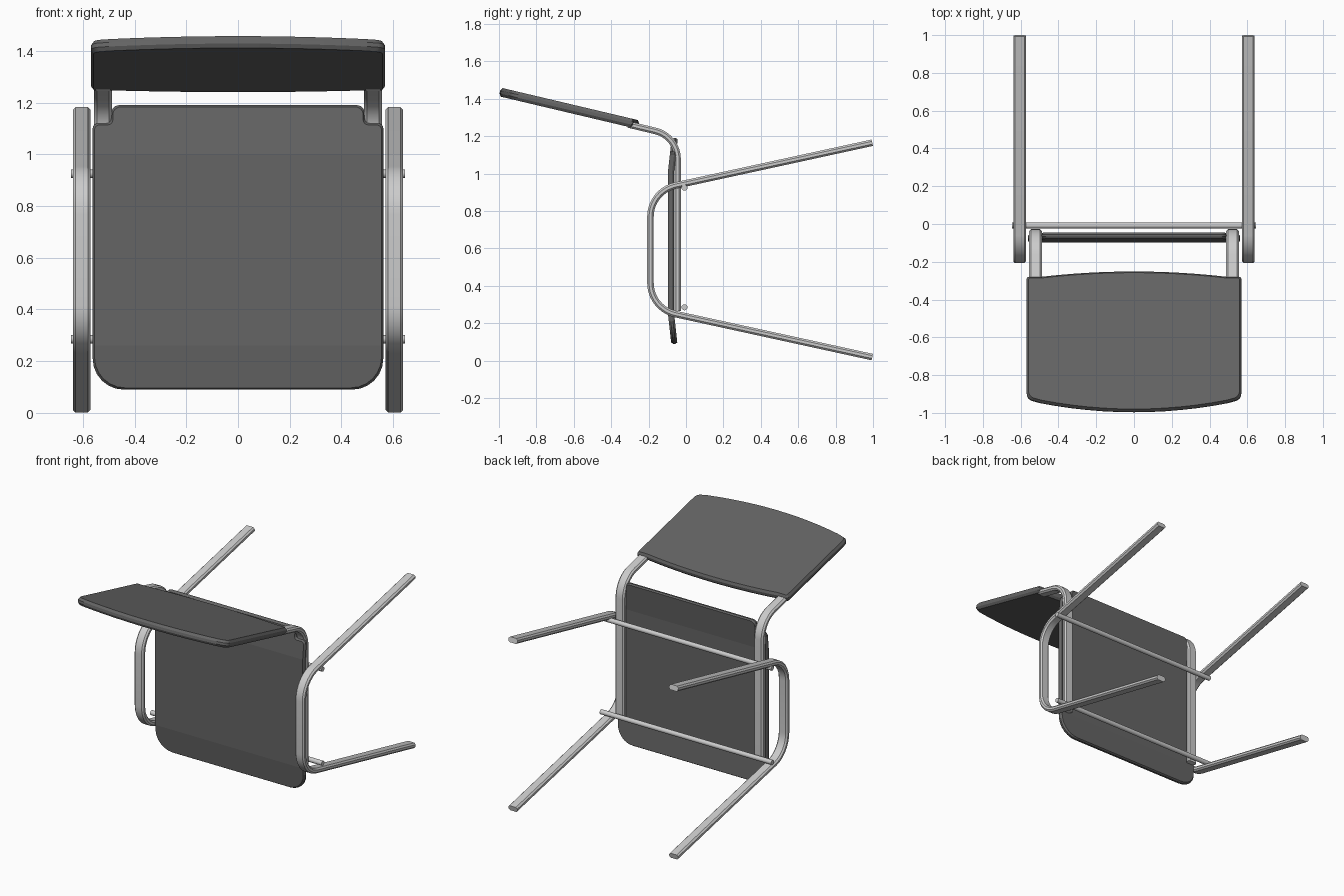
import bpy, bmesh, math
from mathutils import Vector, Matrix

if "Cube" in bpy.data.objects:
    bpy.data.objects.remove(bpy.data.objects["Cube"])


def fillet(pts, radii, closed, n=6):
    """Round the corners of a 2D polyline."""
    out, m = [], len(pts)
    for i, (p, r) in enumerate(zip(pts, radii)):
        p = Vector(p)
        if r == 0 or (not closed and i in (0, m - 1)):
            out.append(p)
            continue
        a = (Vector(pts[i - 1]) - p).normalized()
        b = (Vector(pts[(i + 1) % m]) - p).normalized()
        half = a.angle(b) / 2
        c = p + (a + b).normalized() * (r / math.sin(half))
        t = r / math.tan(half)
        u, v = p + a * t - c, p + b * t - c
        ang = u.angle(v)
        for k in range(n + 1):
            f = k / n
            out.append(c + (u * math.sin((1 - f) * ang) + v * math.sin(f * ang)) / math.sin(ang))
    return out


def finish(name, bm, smooth=None):
    bmesh.ops.recalc_face_normals(bm, faces=bm.faces[:])
    me = bpy.data.meshes.new(name)
    bm.to_mesh(me)
    bm.free()
    ob = bpy.data.objects.new(name, me)
    bpy.context.collection.objects.link(ob)
    if smooth:
        bpy.ops.object.select_all(action='DESELECT')
        bpy.context.view_layer.objects.active = ob
        ob.select_set(True)
        bpy.ops.object.shade_smooth_by_angle(angle=math.radians(smooth))
    return ob


def material(name, v):
    m = bpy.data.materials.new(name)
    m.diffuse_color = (v, v, v, 1)
    m.use_nodes = True
    m.node_tree.nodes["Principled BSDF"].inputs["Base Color"].default_value = m.diffuse_color
    return m


def skin(rings):
    """Bridge closed rings of 3D points and cap both ends."""
    bm = bmesh.new()
    rs = [[bm.verts.new(p) for p in r] for r in rings]
    n = len(rs[0])
    for a, b in zip(rs, rs[1:]):
        for i in range(n):
            j = (i + 1) % n
            bm.faces.new((a[i], a[j], b[j], b[i]))
    bm.faces.new(rs[0][::-1])
    bm.faces.new(rs[-1])
    return bm


def tube(name, path, x, w=0.034, h=0.0175):
    """Flat tube swept along a path in the YZ plane."""
    c = 0.010
    sec = [(w, h - c), (w - c, h), (c - w, h), (-w, h - c),
           (-w, c - h), (c - w, -h), (w - c, -h), (w, c - h)]
    rings = []
    for i, p in enumerate(path):
        t = Vector((0, 0))
        if i > 0:
            t += (p - path[i - 1]).normalized()
        if i < len(path) - 1:
            t += (path[i + 1] - p).normalized()
        t.normalize()
        rings.append([(x + s, p.x - t.y * q, p.y + t.x * q) for s, q in sec])
    ob = finish(name, skin(rings), 30)
    ob.data.materials.append(metal)


def slab(outline, half, inset):
    """Plate in local XY with a chamfered rim."""
    xs, ys = [p.x for p in outline], [p.y for p in outline]
    cx, cy = (max(xs) + min(xs)) / 2, (max(ys) + min(ys)) / 2
    fx = 1 - 2 * inset / (max(xs) - min(xs))
    fy = 1 - 2 * inset / (max(ys) - min(ys))
    layers = [(-half, True), (-half * 0.35, False), (half * 0.35, False), (half, True)]
    return skin([[(cx + (p.x - cx) * (fx if s else 1), cy + (p.y - cy) * (fy if s else 1), z)
                  for p in outline] for z, s in layers])


metal = material("light_grey", 0.55)
plastic = material("dark_grey", 0.13)

# Side leg frames and seat rails
leg = fillet([(0.996, 1.165), (-0.19, 0.907), (-0.19, 0.278), (0.996, 0.019)],
             [0, 0.17, 0.17, 0], False, 10)
rail = fillet([(-0.045, 0.265), (-0.045, 1.20), (-0.31, 1.263)], [0, 0.155, 0], False, 10)
for side, s in (("left", -1), ("right", 1)):
    tube("leg_frame_" + side, leg, 0.605 * s)
    tube("rail_" + side, rail, 0.522 * s)

# Cross bars
for name, z in (("cross_bar_rear", 0.285), ("cross_bar_front", 0.925)):
    bm = bmesh.new()
    bmesh.ops.create_cone(bm, cap_ends=True, segments=16, radius1=0.016, radius2=0.016, depth=1.29,
                          matrix=Matrix.Translation((0, -0.008, z)) @ Matrix.Rotation(math.pi / 2, 4, 'Y'))
    finish(name, bm, 30).data.materials.append(metal)

# Seat panel with notched corners and bent ends
half_pts = [(0.562, 0.09), (0.562, 1.12), (0.49, 1.12), (0.49, 1.19)]
half_rad = [0.12, 0.02, 0.02, 0.03]
pts = half_pts + [(-x, z) for x, z in half_pts[::-1]]
bm = slab(fillet(pts, half_rad + half_rad[::-1], True), 0.0165, 0.007)
for v in bm.verts:
    v.co = (v.co.x, -0.081 + v.co.z, v.co.y)
for z in (0.26, 1.0):
    bmesh.ops.bisect_plane(bm, geom=bm.verts[:] + bm.edges[:] + bm.faces[:],
                           plane_co=(0, 0, z), plane_no=(0, 0, 1))
for v in bm.verts:
    v.co.y += 0.11 * max(0, 0.26 - v.co.z, v.co.z - 1.0)
finish("seat", bm).data.materials.append(plastic)

# Back rest with bowed edges
tilt = math.radians(-13.3)
steps = [i / 6 * 0.5 for i in range(-6, 7)]
top = [(x, -0.380 + 0.05 * (x / 0.5) ** 2) for x in steps]
low = [(x, 0.382 - 0.03 * (x / 0.5) ** 2) for x in steps[::-1]]
pts = [(-0.568, -0.310)] + top + [(0.568, -0.310), (0.568, 0.352)] + low + [(-0.568, 0.352)]
rad = [0.04] + [0] * 13 + [0.04, 0.01] + [0] * 13 + [0.01]
bm = slab(fillet(pts, rad, True), 0.0235, 0.010)
bm.transform(Matrix.Translation((0, -0.625, 1.349)) @ Matrix.Rotation(tilt, 4, 'X'))
finish("back_rest", bm).data.materials.append(plastic)
